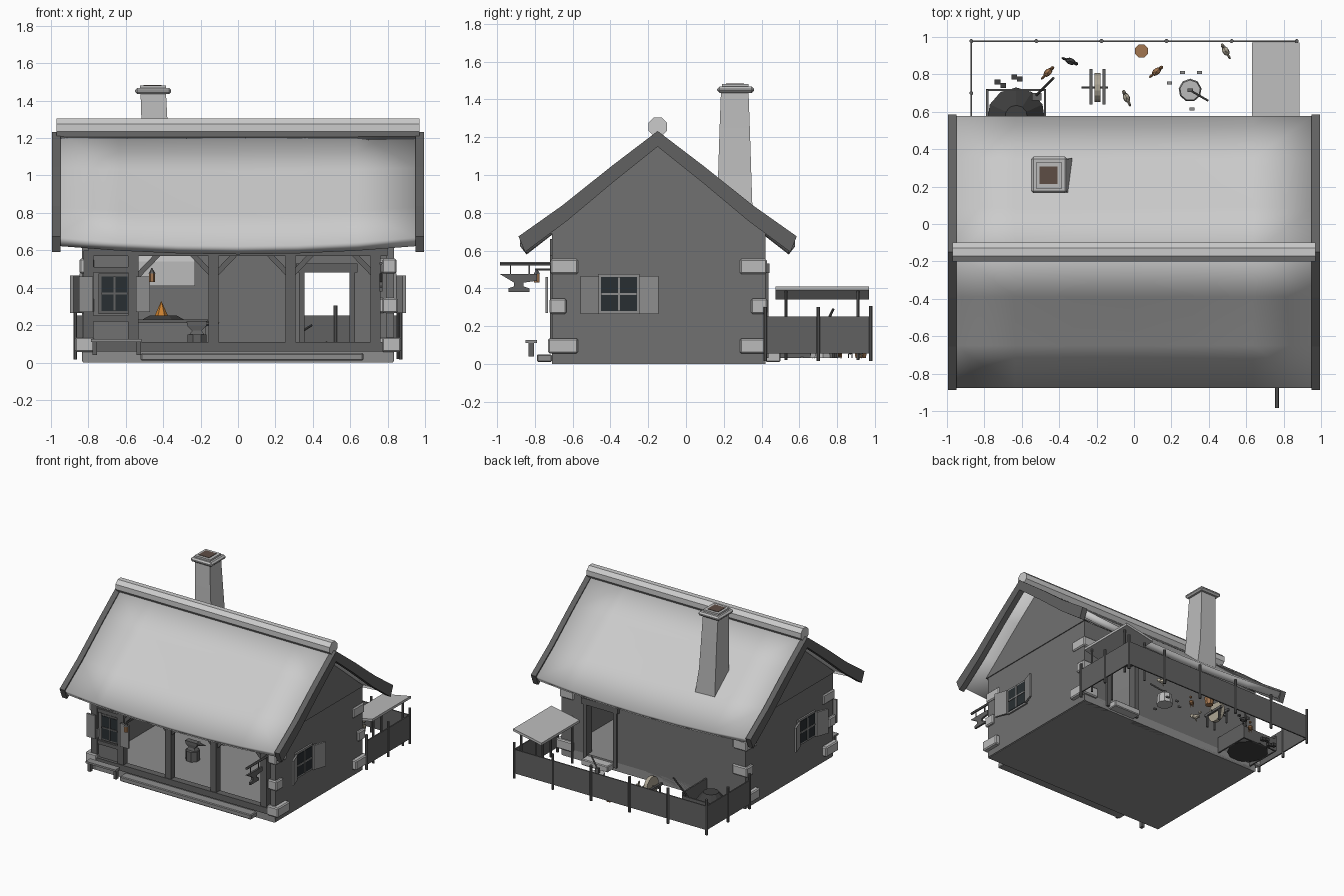
import bpy, bmesh, math, random
from mathutils import Vector, Matrix

if "Cube" in bpy.data.objects:
    bpy.data.objects.remove(bpy.data.objects["Cube"])
random.seed(4)

def mat(name, c):
    m = bpy.data.materials.new(name)
    m.diffuse_color = (*c, 1)
    m.use_nodes = True
    m.node_tree.nodes["Principled BSDF"].inputs["Base Color"].default_value = m.diffuse_color
    return m
GLASS, FIRE = mat("glass", (.022, .028, .032)), mat("fire", (.6, .22, .03))
RUST, BEIGE, SOOT = mat("brown", (.36, .18, .08)), mat("beige", (.42, .38, .3)), mat("soot", (.11, .075, .06))
DARK, COAL = mat("timber", (.12, .12, .12)), mat("coal", (.05, .05, .05))
WALL, STONE, MID = mat("wall", (.165,)*3), mat("stone", (.5,)*3), mat("worn_wood", (.27,)*3)
ROOF = mat("thatch", (.68,)*3)

def finish(name, bm, m=WALL):
    bmesh.ops.recalc_face_normals(bm, faces=bm.faces)
    me = bpy.data.meshes.new(name)
    bm.to_mesh(me); bm.free()
    o = bpy.data.objects.new(name, me)
    bpy.context.collection.objects.link(o)
    me.materials.append(m)
    return o

def box(name, x0, x1, y0, y1, z0, z1, m=DARK, bevel=0):
    bm = bmesh.new()
    bmesh.ops.create_cube(bm, size=1, matrix=Matrix.Translation(((x0+x1)/2, (y0+y1)/2, (z0+z1)/2))
                          @ Matrix.Diagonal((abs(x1-x0), abs(y1-y0), abs(z1-z0), 1)))
    if bevel: bmesh.ops.bevel(bm, geom=bm.edges[:], offset=bevel, segments=1, affect='EDGES')
    return finish(name, bm, m)

def rod(name, a, b, r1, r2=None, n=8, m=DARK):
    a, b = Vector(a), Vector(b)
    rot = (b-a).to_track_quat('Z', 'Y').to_matrix().to_4x4() @ Matrix.Rotation(math.pi/n, 4, 'Z')
    bm = bmesh.new()
    bmesh.ops.create_cone(bm, cap_ends=True, segments=n, radius1=r1, radius2=r1 if r2 is None else r2,
                          depth=(b-a).length, matrix=Matrix.Translation((a+b)/2) @ rot)
    return finish(name, bm, m)

def prism(name, pts, x0, x1, m=DARK):  # (y, z) profile extruded along x
    bm = bmesh.new()
    f = bm.faces.new([bm.verts.new((x0, y, z)) for y, z in pts])
    g = bmesh.ops.extrude_face_region(bm, geom=[f])
    bmesh.ops.translate(bm, verts=[v for v in g['geom'] if isinstance(v, bmesh.types.BMVert)], vec=(x1-x0, 0, 0))
    return finish(name, bm, m)

def loft(name, rings, m=DARK):  # stacked rectangles (cx, cy, hx, hy, z)
    bm = bmesh.new()
    rs = [[bm.verts.new((cx+sx*hx, cy+sy*hy, z)) for sx, sy in ((-1, -1), (1, -1), (1, 1), (-1, 1))]
          for cx, cy, hx, hy, z in rings]
    for a, b in zip(rs, rs[1:]):
        for i in range(4): bm.faces.new((a[i], a[(i+1) % 4], b[(i+1) % 4], b[i]))
    bm.faces.new(rs[0]); bm.faces.new(rs[-1])
    return finish(name, bm, m)

def blob(bm, loc, scale, ang=0):
    bmesh.ops.create_icosphere(bm, subdivisions=1, radius=1, matrix=Matrix.Translation(loc)
                               @ Matrix.Rotation(ang, 4, 'Z') @ Matrix.Diagonal((*scale, 1)))

YR = -.15  # ridge line
# walls, gables, corner stones, side windows with shutters
box("floor", -.83, .83, -.71, .42, 0, .07, MID)
for s in (-1, 1):
    box("side_wall", s*.79, s*.835, -.71, .42, .005, .69, WALL)
    prism("gable", [(YR-.575, .69), (YR+.575, .69), (YR, 1.165)], s*.79, s*.842, WALL)
    for z0, l, p in ((.055, .14, .037), (.265, .08, .02), (.475, .14, .012)):
        box("front_quoin", s*.77, s*(.835+p), -.712-p*.5, -.712+l, z0, z0+.08, STONE, .008)
        box("back_quoin", s*.72, s*(.835+p), .425-l, .422+p*.5, z0, z0+.08, STONE, .008)
    box("side_window_frame", s*.82, s*.848, -.465, -.245, .265, .475, MID)
    box("side_window_glass", s*.82, s*.852, -.45, -.26, .28, .46, GLASS)
    box("side_window_mullion", s*.82, s*.857, -.36, -.35, .28, .46, MID)
    box("side_window_bar", s*.82, s*.857, -.45, -.26, .365, .375, MID)
    for y0, y1 in ((-.46, -.56), (-.25, -.145)):
        o = box("side_shutter", s*.845, s*.862, y0, y1, .265, .465, MID)
        for v in o.data.vertices:
            if abs(v.co.y-y1) < .01: v.co.x += s*.035
# back wall with doorway
for x0, x1, z0 in ((-.79, .35, 0), (.6, .79, 0), (.35, .6, .48)):
    box("back_wall", x0, x1, .375, .42, z0, .69, WALL)
for x in (.325, .595): box("back_door_jamb", x, x+.03, .365, .437, .03, .5)
box("back_door_lintel", .31, .64, .365, .442, .48, .53)
box("back_step", .36, .6, .42, .5, .01, .06, STONE, .006)
# open timber front
box("front_sill", -.79, .79, -.725, -.67, .06, .11)
box("front_beam", -.8, .8, -.72, -.66, .57, .66)
box("front_step", -.52, .67, -.79, -.71, .01, .05, MID, .006)
for x in (-.8, -.56, -.13, .28, .735):
    box("front_post", x-.027, x+.027, -.72, -.665, .07, .6)
for x, s in ((-.54, 1), (-.13, -1), (-.13, 1), (.28, -1), (.28, 1), (.735, -1)):
    rod("brace", (x, -.69, .46), (x+s*.115, -.69, .58), .02, n=4)
box("front_wall_panel", -.8, -.56, -.7, -.66, .07, .6, WALL)
for z in (.22, .48): box("panel_rail", -.8, -.56, -.715, -.69, z, z+.03)
box("front_window_frame", -.745, -.575, -.71, -.69, .26, .475)
box("front_window_glass", -.73, -.59, -.714, -.69, .275, .46, GLASS)
box("front_window_mullion", -.665, -.655, -.72, -.69, .275, .46)
box("front_window_bar", -.73, -.59, -.72, -.69, .363, .373)
for x in (-.85, -.545): box("front_shutter", x, x+.075, -.745, -.73, .27, .46, MID)
# bench and lantern
box("bench_seat", -.785, -.515, -.85, -.79, .11, .125, MID)
for x in (-.765, -.53): box("bench_leg", x-.012, x+.012, -.835, -.805, .04, .11)
rod("lantern_arm", (-.46, -.7, .5), (-.46, -.8, .5), .006)
rod("lantern_glass", (-.46, -.79, .43), (-.46, -.79, .475), .016, n=6, m=RUST)
rod("lantern_cap", (-.46, -.79, .475), (-.46, -.79, .5), .02, .004, n=6)
# hanging anvil sign
rod("sign_arm", (.765, -.7, .53), (.765, -.985, .53), .01, n=6)
prism("anvil_sign", [(-.985, .475), (-.79, .475), (-.79, .44), (-.86, .43), (-.86, .41), (-.83, .4), (-.83, .38),
      (-.94, .38), (-.94, .4), (-.91, .41), (-.91, .43)], .757, .773)
for y in (-.93, -.83): rod("sign_chain", (.765, y, .47), (.765, y, .53), .004, n=4)
# sagging roof
PROF = [(0, 1.225), (.24, 1.04), (.5, .83), (.728, .667)]
for s in (-1, 1):
    bm = bmesh.new()
    g = [[bm.verts.new((x, YR+s*d, z-.045*(1-(x/.955)**2)*(d/.73))) for d, z in PROF]
         for x in [-.955+1.91*i/6 for i in range(7)]]
    for a, b in zip(g, g[1:]):
        for j in range(len(PROF)-1): bm.faces.new((a[j], a[j+1], b[j+1], b[j]))
    o = finish("roof_slope", bm, ROOF)
    if o.data.polygons[0].normal.z < 0: o.data.flip_normals()
    o.data.shade_smooth()
    md = o.modifiers.new("thick", 'SOLIDIFY'); md.thickness = .055; md.offset = -1
    for t in (-1, 1):
        top = [(YR+s*d*1.012, z+.008) for d, z in PROF]
        prism("bargeboard", top+[(YR+s*d*.965, z-.075) for d, z in reversed(PROF)], t*.95, t*.995)
rod("ridge_log", (-.97, YR, 1.255), (.97, YR, 1.255), .054, m=ROOF)
# chimney
loft("chimney", [(-.41, .258, .095, .098, .7), (-.435, .258, .075, .088, 1.0), (-.445, .258, .07, .08, 1.25),
                 (-.453, .258, .068, .073, 1.44)], STONE)
box("chimney_cap", -.55, -.357, .165, .36, 1.435, 1.468, STONE, .012)
box("chimney_crown", -.525, -.385, .19, .33, 1.46, 1.482, STONE)
box("chimney_flue", -.505, -.41, .213, .307, 1.47, 1.485, SOOT)
# forge and anvil
box("forge", -.6, -.17, .06, .375, .07, .21, WALL)
box("forge_slab", -.61, -.16, .05, .375, .21, .23)
rod("forge_coals", (-.4, .2, .225), (-.4, .2, .25), .13, .08, m=COAL)
rod("forge_flame", (-.41, .19, .24), (-.41, .19, .33), .04, 0, n=6, m=FIRE)
loft("forge_hood", [(-.41, .22, .18, .155, .41), (-.41, .22, .18, .155, .54), (-.41, .258, .1, .1, .75)], STONE)
rod("anvil_block", (-.22, -.27, .07), (-.22, -.27, .15), .055)
loft("anvil", [(-.22, -.27, hx, hy, z) for hx, hy, z in
               ((.04, .025, .15), (.025, .018, .17), (.05, .022, .195), (.055, .022, .22))])
rod("anvil_horn", (-.17, -.27, .208), (-.1, -.27, .212), .016, .002)
# yard fence
box("back_fence", -.87, .87, .972, .982, .055, .25)
for s in (-1, 1):
    box("side_fence", s*.865, s*.875, .42, .98, .055, .25)
    for y in (.42, .7): rod("side_fence_post", (s*.87, y, .015), (s*.87, y, .3), .011)
for x in [-.87+.348*i for i in range(6)]: rod("back_fence_post", (x, .978, .015), (x, .978, .305), .011)
# lean-to shelter
o = box("shelter_roof", .63, .885, .475, .97, .34, .36, STONE)
for v in o.data.vertices: v.co.z += .05 if v.co.x > .8 else 0
for x, z in ((.66, .345), (.855, .39)):
    for y in (.53, .91): rod("shelter_post", (x, y, .02), (x, y, z), .009)
# coal bin
box("coal_bin_back", -.79, -.47, .71, .722, .03, .13)
for x in (-.79, -.482): box("coal_bin_side", x, x+.012, .42, .72, .03, .16)
rod("coal_pile", (-.63, .575, .03), (-.63, .575, .15), .155, .06, n=11, m=COAL)
for x, y in ((-.73, .76), (-.7, .74), (-.64, .785), (-.61, .775)):
    box("coal_lump", x-.015, x+.015, y-.013, y+.013, .03, .055, COAL)
rod("shovel_handle", (-.52, .69, .1), (-.43, .78, .29), .007)
box("shovel_blade", -.545, -.495, .66, .7, .085, .1)
# grindstone
rod("grindstone_wheel", (-.21, .73, .14), (-.18, .73, .14), .078, n=16, m=BEIGE)
for x in (-.23, -.16):
    box("grindstone_rail", x-.008, x+.008, .64, .83, .125, .145)
    for y in (.665, .805): rod("grindstone_leg", (x, y, .03), (x, y, .13), .009, n=6)
rod("grindstone_axle", (-.28, .73, .14), (-.14, .73, .14), .006)
# chopping stump, axe, chips, basket
rod("chopping_stump", (.3, .715, .03), (.3, .715, .11), .062, .055, n=9, m=STONE)
rod("axe_handle", (.3, .715, .14), (.395, .66, .2), .006)
box("axe_head", .285, .315, .705, .725, .105, .15)
for x, y in ((.26, .81), (.35, .81), (.19, .755), (.31, .615)):
    box("wood_chip", x-.014, x+.014, y-.008, y+.008, .03, .04, MID)
rod("basket", (.04, .925, .03), (.04, .925, .09), .03, .038, m=RUST)
# chickens
for x, y, a, m in ((-.46, .81, 45, RUST), (-.34, .87, -22, COAL), (.12, .815, 40, RUST),
                   (-.04, .675, 115, BEIGE), (.49, .925, 120, BEIGE)):
    a = math.radians(a)
    c, s = math.cos(a), math.sin(a)
    bm = bmesh.new()
    blob(bm, (x, y, .07), (.032, .02, .022), a)
    blob(bm, (x+c*.032, y+s*.032, .1), (.014, .011, .013), a)
    blob(bm, (x-c*.035, y-s*.035, .088), (.018, .008, .016), a)
    for t in (-1, 1): blob(bm, (x-s*t*.01, y+c*t*.01, .042), (.004, .004, .015))
    finish("chicken", bm, m)
